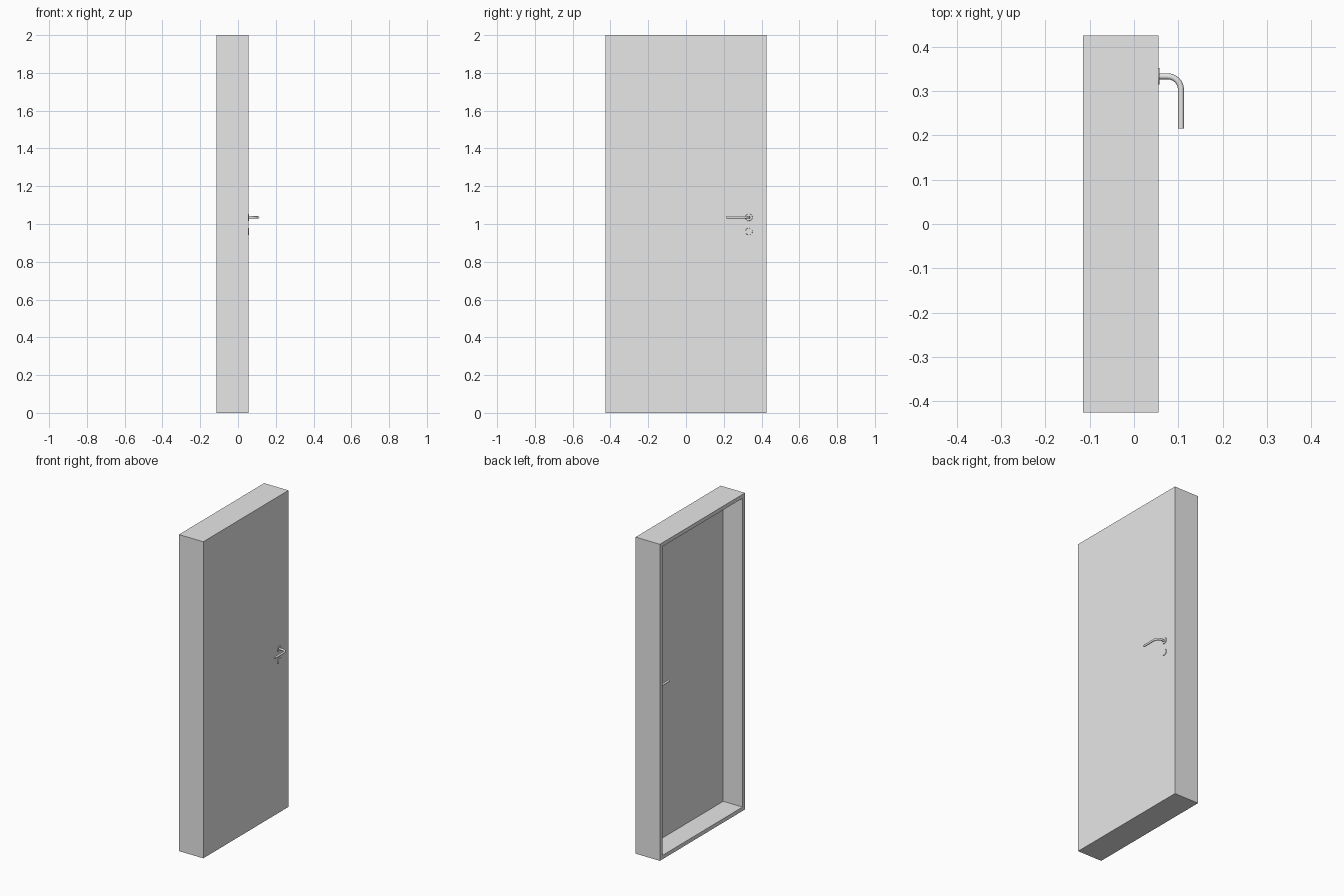
import bpy, bmesh, math
from mathutils import Vector, Matrix

cube = bpy.data.objects.get("Cube")
if cube:
    bpy.data.objects.remove(cube, do_unlink=True)

grey = bpy.data.materials.new("light grey")
grey.use_nodes = True
grey.diffuse_color = (0.8, 0.8, 0.8, 1)
grey.node_tree.nodes["Principled BSDF"].inputs["Base Color"].default_value = (0.8, 0.8, 0.8, 1)

BACK, FRONT = -0.115, 0.055      # depth range of the casing
WIDTH, HEIGHT = 0.85, 2.0
RIM, RECESS = 0.035, 0.135
HANDLE_Y, HANDLE_Z, LOCK_Z = 0.333, 1.035, 0.96


def add_object(name, bm, smooth=False):
    mesh = bpy.data.meshes.new(name)
    bmesh.ops.recalc_face_normals(bm, faces=bm.faces)
    bm.to_mesh(mesh)
    bm.free()
    mesh.materials.append(grey)
    obj = bpy.data.objects.new(name, mesh)
    bpy.context.scene.collection.objects.link(obj)
    if smooth:
        bpy.ops.object.select_all(action='DESELECT')
        bpy.context.view_layer.objects.active = obj
        obj.select_set(True)
        bpy.ops.object.shade_smooth_by_angle(angle=math.radians(50))
    return obj


def round_plate(name, x, side, z):
    """Thin disc on a door face, slightly narrower at its outer rim."""
    bm = bmesh.new()
    thick = 0.003
    place = Matrix.Translation((x + side * thick / 2, HANDLE_Y, z)) \
        @ Matrix.Rotation(side * math.pi / 2, 4, 'Y')
    bmesh.ops.create_cone(bm, cap_ends=True, segments=24, radius1=0.019,
                          radius2=0.018, depth=thick, matrix=place)
    add_object(name, bm, True)


def lever(name, x, side):
    """Round bar leaving the door, bending and running parallel to it."""
    reach, bend, length, radius, sides = 0.051, 0.03, 0.118, 0.0068, 12
    steps = 6
    path = [(0.0, 0.0, 0.0)]
    for i in range(steps + 1):
        a = math.pi / 2 * i / steps
        path.append((reach - bend + bend * math.sin(a), -bend + bend * math.cos(a), a))
    path.append((reach, -length, math.pi / 2))

    bm = bmesh.new()
    rings = []
    for out, along, angle in path:
        across = Vector((side * math.sin(angle), math.cos(angle), 0))
        centre = Vector((x + side * out, HANDLE_Y + along, HANDLE_Z))
        ring = []
        for k in range(sides):
            t = math.tau * k / sides
            offset = across * math.cos(t) + Vector((0, 0, math.sin(t)))
            ring.append(bm.verts.new(centre + radius * offset))
        rings.append(ring)
    for a, b in zip(rings, rings[1:]):
        for k in range(sides):
            n = (k + 1) % sides
            bm.faces.new((a[k], a[n], b[n], b[k]))
    bm.faces.new(rings[0])
    bm.faces.new(rings[-1])
    add_object(name, bm, True)


# Door panel with its casing: a box hollowed from the rear
bm = bmesh.new()
bmesh.ops.create_cube(bm, size=1)
bmesh.ops.scale(bm, vec=(FRONT - BACK, WIDTH, HEIGHT), verts=bm.verts)
bmesh.ops.translate(bm, vec=((FRONT + BACK) / 2, 0, HEIGHT / 2), verts=bm.verts)
rear = min(bm.faces, key=lambda f: f.calc_center_median().x)
bmesh.ops.inset_region(bm, faces=[rear], thickness=RIM)
walls = bmesh.ops.extrude_face_region(bm, geom=[rear])
moved = [g for g in walls["geom"] if isinstance(g, bmesh.types.BMVert)]
bmesh.ops.translate(bm, vec=(RECESS, 0, 0), verts=moved)
if rear.is_valid:
    bmesh.ops.delete(bm, geom=[rear], context='FACES_ONLY')
add_object("door_and_casing", bm)

# Matching handle and lock plate on both door faces
for label, x, side in (("outer", FRONT, 1), ("inner", BACK + RECESS, -1)):
    lever(label + "_lever", x, side)
    round_plate(label + "_handle_plate", x, side, HANDLE_Z)
    round_plate(label + "_lock_plate", x, side, LOCK_Z)
